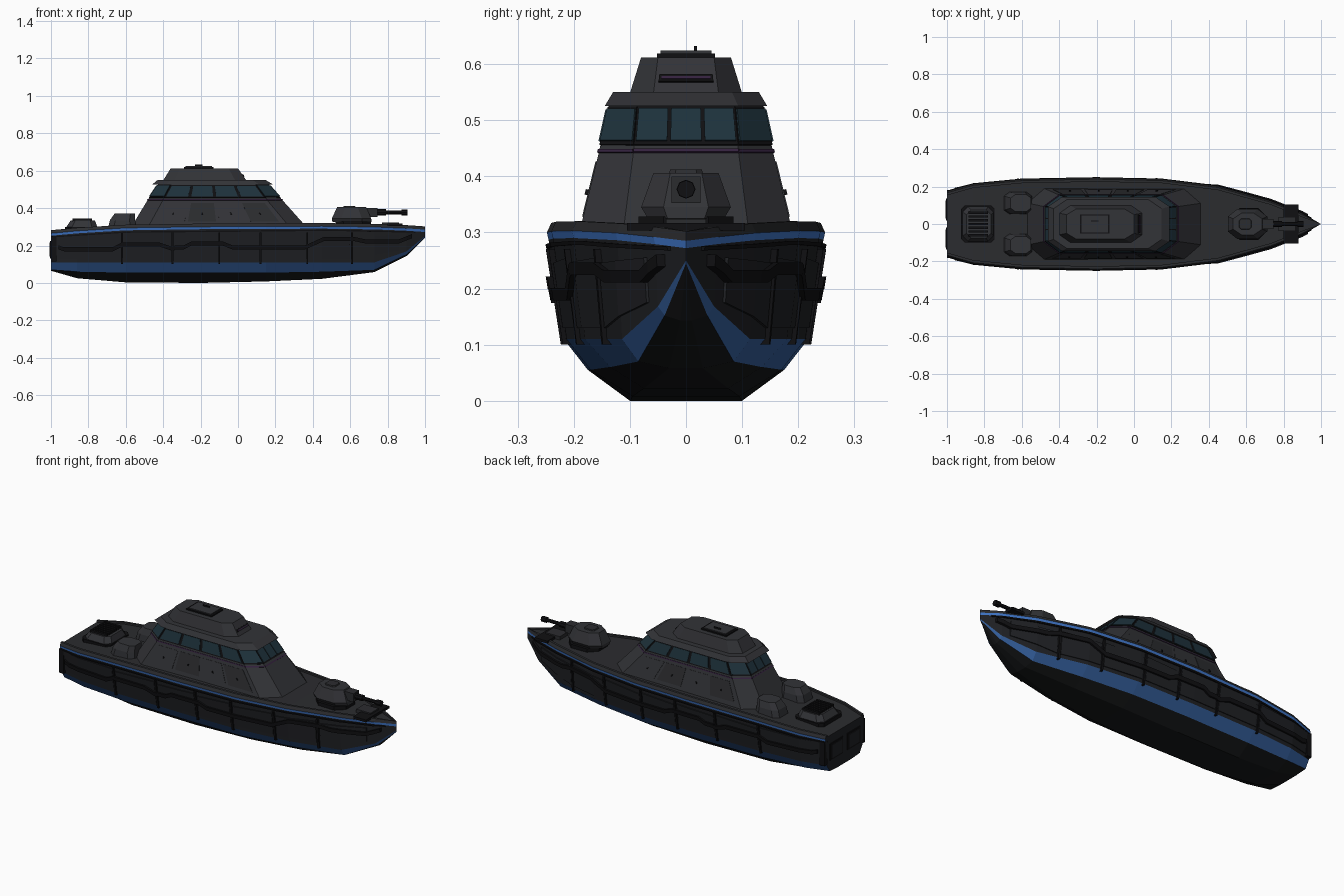
import bpy, bmesh, math
from mathutils import Vector

if "Cube" in bpy.data.objects:
    bpy.data.objects.remove(bpy.data.objects["Cube"])

def mat(name, r, g, b):
    m = bpy.data.materials.new(name)
    m.diffuse_color = (r, g, b, 1)
    m.use_nodes = True
    m.node_tree.nodes["Principled BSDF"].inputs["Base Color"].default_value = m.diffuse_color
    return m

HULL = mat("hull_black", .014, .015, .018)
KEEL = mat("keel_black", .008, .009, .010)
TRIM = mat("trim_black", .005, .005, .006)
GREY = mat("upper_grey", .032, .033, .038)
DECK = mat("deck_grey", .024, .025, .028)
BLUE = mat("blue_band", .035, .115, .34)
LINE = mat("blue_line", .05, .18, .58)
GLASS = mat("dark_glass", .013, .032, .045)
VIOLET = mat("violet_trim", .035, .016, .05)

def build(name, verts, faces, mats, idx=None, mirror=False):
    me = bpy.data.meshes.new(name)
    me.from_pydata([tuple(v) for v in verts], [], faces)
    for m in mats:
        me.materials.append(m)
    if idx:
        for p, i in zip(me.polygons, idx):
            p.material_index = i
    bm = bmesh.new()
    bm.from_mesh(me)
    bmesh.ops.recalc_face_normals(bm, faces=bm.faces)
    bm.to_mesh(me)
    bm.free()
    ob = bpy.data.objects.new(name, me)
    bpy.context.collection.objects.link(ob)
    if mirror:
        md = ob.modifiers.new("mirror", 'MIRROR')
        md.use_axis = (False, True, False)
    return ob

def loft(name, rings, m, mirror=False):
    n = len(rings[0])
    verts = [v for r in rings for v in r]
    faces = [(k*n+i, k*n+(i+1) % n, (k+1)*n+(i+1) % n, (k+1)*n+i)
             for k in range(len(rings)-1) for i in range(n)]
    faces += [tuple(range(n)), tuple(range(len(verts)-n, len(verts)))]
    return build(name, verts, faces, [m], mirror=mirror)

def octo(xb, xf, hy, cx, cy, z, y=0):
    # eight-sided plan ring, front edge first
    return [Vector((a, y+b, z)) for a, b in (
        (xf, -hy+cy), (xf, hy-cy), (xf-cx, hy), (xb+cx, hy),
        (xb, hy-cy), (xb, -hy+cy), (xb+cx, -hy), (xf-cx, -hy))]

def box(name, x0, x1, y0, y1, z0, z1, m, mirror=False):
    rings = [[(x, y, z) for x, y in ((x0, y0), (x1, y0), (x1, y1), (x0, y1))] for z in (z0, z1)]
    return loft(name, rings, m, mirror)

def rod(name, x0, x1, r, z, m, sides=8):
    ring = lambda x: [(x, r*math.cos(t*math.tau/sides), z+r*math.sin(t*math.tau/sides)) for t in range(sides)]
    return loft(name, [ring(x0), ring(x1)], m)

# Hull stations: x, half width, bottom y z, chine y z, band top y z, stripe z
ST = [(-1, .175, .06, .065, .135, .07, .16, .11, .26),
      (-.86, .215, .08, .025, .155, .06, .192, .11, .273),
      (-.6, .24, .095, .003, .17, .055, .212, .11, .289),
      (-.2, .248, .10, 0, .175, .055, .218, .11, .295),
      (.15, .24, .095, .008, .17, .055, .213, .11, .297),
      (.45, .203, .075, .022, .135, .06, .18, .11, .298),
      (.73, .125, .03, .058, .085, .07, .114, .11, .294),
      (.9, .058, .01, .143, .038, .152, .05, .168, .287),
      (1, 0, 0, .243, 0, .245, 0, .25, .28)]
verts, faces, idx = [], [], []
for x, w, yb, zb, yc, zc, yu, zu, zs in ST:
    i = max(w-.022, 0)
    for y, z in ((0, zb), (yb, zb), (yc, zc), (yu, zu), (max(w-.003, 0), zs-.008), (w, zs+.005),
                 (max(w-.008, 0), zs+.022), (i, zs+.022), (i, zs+.012), (0, zs+.012)):
        verts.append((x, y, z))
for k in range(len(ST)-1):
    for j in range(9):
        faces.append((k*10+j, k*10+j+1, k*10+11+j, k*10+10+j))
        idx.append((1, 1, 2, 0, 3, 4, 4, 4, 4)[j])
faces.append(tuple(range(10)))
idx.append(0)
build("hull", verts, faces, [HULL, KEEL, BLUE, LINE, DECK], idx, True)

def side_y(x, z):
    for a, b in zip(ST, ST[1:]):
        if x <= b[0]:
            t = (x-a[0])/(b[0]-a[0])
            w, yu, zu, zs = (a[q]+t*(b[q]-a[q]) for q in (1, 6, 7, 8))
            return yu+(w-yu)*(z-zu)/(zs-zu)

def strip(name, pts, m, off):
    # slab of (x, low z, high z) points that follows the hull side
    full = list(pts)
    for a, b in zip(pts, pts[1:]):
        for s in ST:
            if a[0] < s[0] < b[0]:
                t = (s[0]-a[0])/(b[0]-a[0])
                full.append((s[0], a[1]+t*(b[1]-a[1]), a[2]+t*(b[2]-a[2])))
    full.sort()
    rings = []
    for x, lo, hi in full:
        a, b = side_y(x, lo), side_y(x, hi)
        rings.append([(x, a+off, lo), (x, b+off, hi), (x, max(b-.01, 0), hi), (x, max(a-.01, 0), lo)])
    return loft(name, rings, m, True)

# Raised side plates, vertical seams and stepped dark rubbing strips
for n, (a, b) in enumerate(((-.97, -.63), (-.61, -.36), (-.34, -.11), (-.09, .11), (.13, .36), (.38, .6), (.62, .86))):
    lo = .13 if b < .8 else .175
    strip(f"side_plate_{n}", [(a, .13, .245), (b, lo, .255)], HULL, .004)
for n, x in enumerate((-.62, -.35, -.1, .12, .37, .61)):
    strip(f"side_seam_{n}", [(x-.005, .1, .27), (x+.005, .1, .27)], TRIM, .008)
for n, line in enumerate((
        ((-.96, .19), (-.93, .18), (-.67, .18), (-.62, .205), (-.42, .205), (-.36, .185), (-.34, .185)),
        ((-.34, .19), (-.29, .19), (-.25, .21), (-.08, .21), (-.03, .19), (.1, .19)),
        ((.1, .19), (.36, .19), (.46, .235), (.62, .235), (.68, .222), (.86, .222), (.93, .25)))):
    strip(f"rub_strip_{n}", [(x, z-.011, z+.011) for x, z in line], TRIM, .014)
strip("bulwark_line", [(-.99, .243, .25), (-.6, .268, .275), (.5, .278, .285), (.95, .268, .275)], TRIM, .005)

# Transom doors and frame
box("transom_door", -1.004, -.99, .02, .135, .13, .225, TRIM, True)
box("transom_panel", -1.007, -.99, .03, .125, .14, .215, HULL, True)
box("stern_post", -1.0, -.97, .15, .183, .115, .25, TRIM, True)

# Cabin: eight-sided and tapering
CAB = [octo(-.57, .365, .19, .09, .078, .30), octo(-.485, .24, .156, .082, .062, .44), octo(-.425, .16, .136, .07, .05, .53)]
loft("cabin", CAB, GREY)

def slab(name, r0, r1, e, u0, u1, v0, v1, m, off=.003):
    # thin panel laid on one face between two rings
    a, b, c, d = r0[e], r0[(e+1) % 8], r1[(e+1) % 8], r1[e]
    nrm = (b-a).cross(d-a).normalized()
    at = lambda u, v: (a.lerp(b, u)).lerp(d.lerp(c, u), v)
    q = [at(u0, v0), at(u1, v0), at(u1, v1), at(u0, v1)]
    return loft(name, [[p-nrm*.004 for p in q], [p+nrm*off for p in q]], m)

for e in range(8):
    n = (3, 1, 4, 1, 3, 1, 4, 1)[e]
    slab(f"window_frame_{e}", CAB[1], CAB[2], e, 0, 1, .17, .93, TRIM, .002)
    for i in range(n):
        g = .04*n/2.5
        slab(f"window_{e}_{i}", CAB[1], CAB[2], e, (i+g)/n, (i+1-g)/n, .24, .87, GLASS, .005)
    slab(f"violet_line_{e}", CAB[1], CAB[2], e, 0, 1, .02, .08, VIOLET, .003)
for e in (2, 6):
    for i in range(4):
        slab(f"cabin_plate_{e}_{i}", CAB[0], CAB[1], e, .04+i*.235, .25+i*.235, .2, .9, (GREY, DECK)[i % 2], .002)
        slab(f"side_stud_{e}_{i}", CAB[0], CAB[1], e, .14+i*.235, .15+i*.235, .47, .54, TRIM, .007)

# Roof brow, upper house, vision slots and hatch
loft("roof_brow", [octo(-.46, .19, .145, .075, .052, .525), octo(-.43, .148, .13, .07, .048, .55)], GREY)
UP = [octo(-.40, .045, .10, .06, .042, .548), octo(-.36, .0, .08, .05, .03, .612)]
loft("upper_house", UP, GREY)
slab("front_slot", UP[0], UP[1], 0, .06, .94, .3, .5, TRIM, .004)
slab("front_slot_glow", UP[0], UP[1], 0, .1, .9, .36, .42, VIOLET, .006)
box("roof_hatch_rim", -.29, -.13, -.052, .052, .608, .619, TRIM)
box("roof_hatch", -.28, -.14, -.045, .045, .612, .624, GREY)
box("hatch_handle", -.23, -.19, .014, .02, .622, .632, TRIM)

# Bow gun
loft("gun_base", [octo(.52, .71, .085, .045, .045, .30), octo(.52, .71, .085, .045, .045, .328)], TRIM)
loft("gun_turret", [octo(.505, .715, .068, .05, .035, .325), octo(.502, .712, .08, .05, .04, .345),
                    octo(.53, .685, .058, .045, .03, .406)], GREY)
loft("gun_hatch", [octo(.56, .63, .032, .012, .012, .40), octo(.565, .625, .028, .01, .01, .412)], DECK)
box("gun_mantlet", .68, .745, -.026, .026, .352, .40, DECK)
rod("gun_sleeve", .74, .79, .017, .377, TRIM)
rod("gun_barrel", .78, .89, .010, .377, TRIM)
rod("gun_muzzle", .875, .905, .016, .377, TRIM)

# Foredeck plate and bow hatch
box("foredeck_plate", .80, .88, -.105, .105, .303, .317, TRIM)
box("bow_hatch", .77, .86, -.036, .036, .30, .324, DECK)

# Aft deck lockers, one each side
for s in (-1, 1):
    y = s*.112
    loft(f"aft_locker_{s}", [octo(-.695, -.545, .06, .03, .022, .295, y), octo(-.685, -.55, .057, .03, .022, .335, y),
                             octo(-.66, -.55, .045, .025, .018, .37, y)], GREY)

# Stern engine vent with slats
loft("vent_base", [octo(-.925, -.745, .10, .02, .02, .275), octo(-.925, -.745, .10, .02, .02, .30)], TRIM)
loft("vent_housing", [octo(-.92, -.75, .095, .03, .03, .295), octo(-.895, -.765, .075, .025, .025, .333)], GREY)
for i in range(7):
    y = -.06+i*.02
    box(f"vent_slat_{i}", -.885, -.78, y-.006, y+.006, .328, .345, TRIM)
